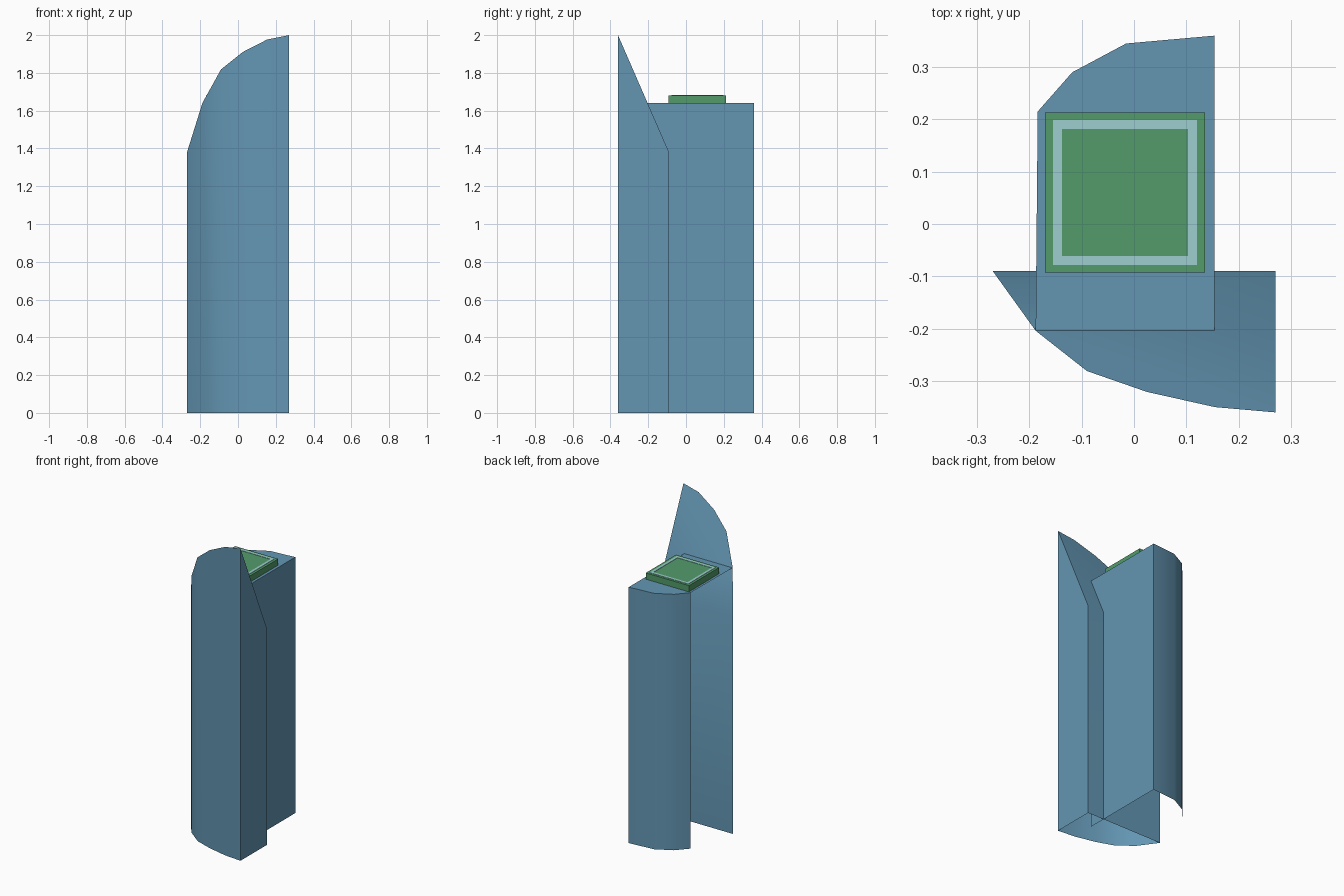
import bpy, bmesh, math

if "Cube" in bpy.data.objects:
    bpy.data.objects.remove(bpy.data.objects["Cube"])


def material(name, rgb):
    m = bpy.data.materials.new(name)
    m.diffuse_color = (*rgb, 1)
    m.use_nodes = True
    m.node_tree.nodes["Principled BSDF"].inputs["Base Color"].default_value = m.diffuse_color
    return m


BLUE = material("blue_glass", (0.125, 0.305, 0.45))
GREEN = material("pad_green", (0.084, 0.33, 0.145))
PALE = material("pale_marking", (0.34, 0.62, 0.62))


def shell(name, plan, top, walls, mat):
    """Open-bottomed tower: counter-clockwise plan, top height from y, chosen walls."""
    bm = bmesh.new()
    low = [bm.verts.new((x, y, 0)) for x, y in plan]
    high = [bm.verts.new((x, y, top(y))) for x, y in plan]
    n = len(plan)
    for i in walls:
        j = (i + 1) % n
        bm.faces.new((low[i], low[j], high[j], high[i]))
    bm.faces.new(high)
    bmesh.ops.delete(bm, geom=[v for v in bm.verts if not v.link_faces], context='VERTS')
    me = bpy.data.meshes.new(name)
    bm.to_mesh(me)
    bm.free()
    ob = bpy.data.objects.new(name, me)
    bpy.context.collection.objects.link(ob)
    me.materials.append(mat)
    bpy.ops.object.select_all(action='DESELECT')
    bpy.context.view_layer.objects.active = ob
    ob.select_set(True)
    bpy.ops.object.shade_smooth_by_angle(angle=math.radians(30))
    return ob


def box(name, x0, x1, y0, y1, z0, z1, mat):
    bpy.ops.mesh.primitive_cube_add(size=1, location=((x0 + x1) / 2, (y0 + y1) / 2, (z0 + z1) / 2))
    ob = bpy.context.object
    ob.name = name
    ob.scale = (x1 - x0, y1 - y0, z1 - z0)
    ob.data.materials.append(mat)
    return ob


# Front tower with curved facade and a roof sloping down to the back
front_plan = [(-0.27, -0.09), (-0.188, -0.204), (-0.09, -0.281), (0.025, -0.321),
              (0.155, -0.35), (0.27, -0.36), (0.27, -0.09)]
shell("front_tower", front_plan, lambda y: 2 - (y + 0.36) * 0.62 / 0.27, range(7), BLUE)

# Rear tower: right wall, curved back wall and flat roof, open on the left
rear_plan = [(0.154, -0.204), (0.154, 0.36), (-0.015, 0.345), (-0.118, 0.29),
             (-0.184, 0.215), (-0.188, -0.204)]
shell("rear_tower", rear_plan, lambda y: 1.64, range(4), BLUE)

# Roof landing pad
box("landing_pad", -0.17, 0.136, -0.093, 0.213, 1.638, 1.68, GREEN)

# Border stripes on the pad
ox0, ox1, oy0, oy1, w = -0.155, 0.12, -0.078, 0.199, 0.017
z0, z1 = 1.679, 1.682
box("pad_stripe_left", ox0, ox0 + w, oy0, oy1, z0, z1, PALE)
box("pad_stripe_right", ox1 - w, ox1, oy0, oy1, z0, z1, PALE)
box("pad_stripe_front", ox0 + w, ox1 - w, oy0, oy0 + w, z0, z1, PALE)
box("pad_stripe_back", ox0 + w, ox1 - w, oy1 - w, oy1, z0, z1, PALE)
